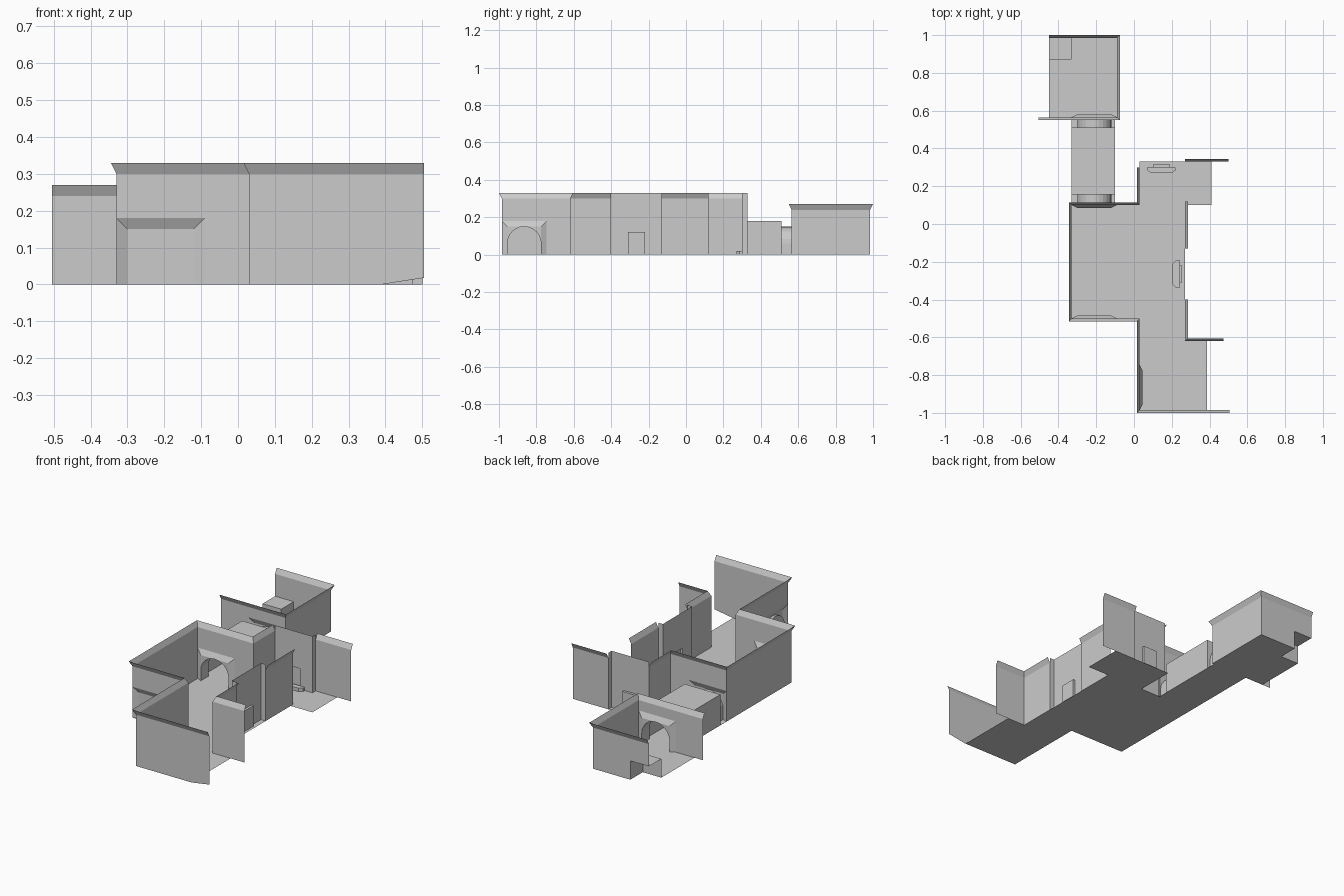
import bpy, bmesh, math
from mathutils import Vector

cube = bpy.data.objects.get("Cube")
if cube:
    bpy.data.objects.remove(cube, do_unlink=True)

plaster = bpy.data.materials.new("light_grey_plaster")
plaster.use_nodes = True
plaster.diffuse_color = (0.6, 0.6, 0.6, 1)
plaster.node_tree.nodes["Principled BSDF"].inputs["Base Color"].default_value = (0.6, 0.6, 0.6, 1)

DOOR_W, DOOR_H, DEPTH = 0.24, 0.18, 0.015
HIGH, LOW, CORNICE = 0.30, 0.24, 0.03


def sheet(name, faces):
    """Thin surface object from a list of polygons."""
    bm = bmesh.new()
    for face in faces:
        bm.faces.new([bm.verts.new(p) for p in face])
    bmesh.ops.remove_doubles(bm, verts=bm.verts, dist=0.0005)
    mesh = bpy.data.meshes.new(name)
    bm.to_mesh(mesh)
    bm.free()
    mesh.materials.append(plaster)
    obj = bpy.data.objects.new(name, mesh)
    bpy.context.collection.objects.link(obj)
    return obj


def wall(name, path, height, flare=DEPTH, holes={}):
    """Upright wall along a path, outside on its left, with a flared cornice.
    holes: segment index -> (start, end, height)."""
    pts = [Vector(p).to_3d() for p in path]
    dirs = [(b - a).normalized() for a, b in zip(pts, pts[1:])]
    outs = [Vector((-d.y, d.x, 0)) for d in dirs]
    up = Vector((0, 0, 1))
    rims = []
    for i, p in enumerate(pts):
        a, b = outs[max(i - 1, 0)], outs[min(i, len(outs) - 1)]
        rims.append(p + (a + b) / (1 + a.dot(b)) * flare + up * (height + CORNICE))
    faces = []
    for i, d in enumerate(dirs):
        length = (pts[i + 1] - pts[i]).length
        outline = [(0, 0), (length, 0)]
        if i in holes:
            s, e, h = holes[i]
            left = [(0, 0), (s, 0)] if s > 0.001 else []
            right = [(e, 0), (length, 0)] if e < length - 0.001 else []
            outline = left + [(s, h), (e, h)] + right
        outline += [(length, height), (0, height)]
        faces.append([pts[i] + d * u + up * z for u, z in outline])
        faces.append([pts[i] + up * height, pts[i + 1] + up * height, rims[i + 1], rims[i]])
    return sheet(name, faces)


def arch(start=0, end=180, steps=12):
    """Points of the round door head in door coordinates."""
    angles = [math.radians(start + (end - start) * k / steps) for k in range(steps + 1)]
    return [(0.12 + 0.09 * math.cos(a), 0.06 + 0.09 * math.sin(a)) for a in angles]


def portal(name, origin, along, inward, tunnel=0.0, arched=True, closed=False):
    """Tapered door surround standing into the room, with an optional arched passage."""
    o, u, n = (Vector(v).to_3d() for v in (origin, along, inward))

    def at(p, depth):
        return o + u * p[0] + n * depth + Vector((0, 0, p[1]))

    outer = [(0, 0), (0, DOOR_H), (DOOR_W, DOOR_H), (DOOR_W, 0)]
    inner = [(0.03, 0), (0.03, 0.15), (0.21, 0.15), (0.21, 0)]
    faces = [[at(outer[i], 0), at(outer[i + 1], 0), at(inner[i + 1], DEPTH), at(inner[i], DEPTH)]
             for i in range(3)]
    if not arched:
        faces.append([at(p, DEPTH) for p in inner])
    else:
        faces.append([at(p, DEPTH) for p in arch(0, 90, 6) + [inner[2]]])
        faces.append([at(p, DEPTH) for p in arch(90, 180, 6) + [inner[1]]])
        curve = [inner[3]] + arch() + [inner[0]]
        for a, b in zip(curve, curve[1:]):
            faces.append([at(a, DEPTH), at(b, DEPTH), at(b, -tunnel), at(a, -tunnel)])
        if closed:
            faces.append([at(p, -tunnel) for p in curve])
    sheet(name, faces)


def block(name, outline, z0, z1, skip=()):
    """Prism sides and top over an outline, leaving out the listed sides."""
    low = [Vector((x, y, z0)) for x, y in outline]
    high = [Vector((x, y, z1)) for x, y in outline]
    k = len(outline)
    faces = [high] + [[low[i], low[(i + 1) % k], high[(i + 1) % k], high[i]]
                      for i in range(k) if i not in skip]
    return sheet(name, faces)


def rect(x0, y0, x1, y1):
    return [(x0, y0), (x1, y0), (x1, y1), (x0, y1)]


# Floors
floors = {
    "main_floor": (-0.33, -0.5, 0.03, 0.1),
    "hall_floor": (0.03, -0.62, 0.27, 0.33),
    "front_room_floor": (0.03, -0.985, 0.386, -0.62),
    "side_room_floor": (0.27, 0.1, 0.41, 0.33),
    "corridor_floor": (-0.33, 0.1, -0.1, 0.565),
    "back_room_floor": (-0.33, 0.565, -0.09, 0.985),
    "back_room_side_floor": (-0.45, 0.565, -0.33, 0.87),
}
for name, r in floors.items():
    sheet(name, [[(x, y, 0) for x, y in rect(*r)]])

# Long outer wall, with its free front end cut up at the bottom
outer = wall("main_outer_wall",
             [(0.505, -0.985), (0.39, -0.985), (0.03, -0.985), (0.03, -0.5),
              (-0.33, -0.5), (-0.33, 0.1), (0.03, 0.1), (0.03, 0.3)], HIGH,
             holes={2: (0, DOOR_W, DOOR_H), 3: (0.12, 0.36, DOOR_H), 5: (0, DOOR_W, DOOR_H)})
for v in outer.data.vertices:
    if v.co.x > 0.5 and v.co.z < 0.01:
        v.co.z = 0.018

# Remaining walls
wall("side_room_wall", [(0.27, 0.33), (0.5, 0.33)], HIGH)
wall("hall_wall_rear", [(0.27, 0.12), (0.27, -0.13)], HIGH)
wall("hall_wall_front", [(0.27, -0.4), (0.27, -0.62), (0.475, -0.62)], HIGH)
wall("rear_door_panel", [(0.03, 0.3), (0.27, 0.3), (0.27, 0.33)], HIGH, 0,
     {0: (0.07, 0.16, 0.12)})
wall("side_door_panel", [(0.27, -0.13), (0.24, -0.13), (0.24, -0.4), (0.27, -0.4)], HIGH, 0,
     {1: (0.09, 0.18, 0.12)})
wall("back_room_wall",
     [(-0.45, 0.985), (-0.09, 0.985), (-0.09, 0.565), (-0.505, 0.565)], LOW,
     holes={0: (0, 0.12, 0.11), 2: (0, DOOR_W, DOOR_H)})

# Door surrounds
portal("front_room_portal", (0.03, -0.985), (0, 1), (1, 0), closed=True)
portal("main_front_portal", (-0.33, -0.5), (1, 0), (0, 1), arched=False)
portal("main_rear_portal", (-0.33, 0.1), (1, 0), (0, -1), tunnel=0.055)
portal("back_room_portal", (-0.33, 0.565), (1, 0), (0, 1), tunnel=0.055)

# Covered corridor with arched ends
block("corridor_shell", rect(-0.33, 0.155, -0.1, 0.51), 0, DOOR_H, skip=(0, 2))
end = [(0, 0), (0.03, 0)] + arch()[::-1] + [(0.21, 0), (0.23, 0), (0.23, DOOR_H), (0, DOOR_H)]
for name, y in (("corridor_end_front", 0.155), ("corridor_end_rear", 0.51)):
    sheet(name, [[(x - 0.33, y, z) for x, z in end]])

# Raised corner platform, open on the outside
block("corner_platform", rect(-0.45, 0.87, -0.33, 0.985), 0, 0.11, skip=(2, 3))

# Small door niches and their steps
block("rear_door_niche", rect(0.10, 0.3, 0.19, 0.314), 0, 0.12, skip=(0,))
block("side_door_niche", rect(0.24, -0.31, 0.254, -0.22), 0, 0.12, skip=(3,))
block("rear_door_step", [(0.07, 0.3), (0.07, 0.285), (0.09, 0.27), (0.2, 0.27),
                         (0.22, 0.285), (0.22, 0.3)], 0, 0.02)
block("side_door_step", [(0.24, -0.34), (0.225, -0.34), (0.205, -0.32), (0.205, -0.21),
                         (0.225, -0.19), (0.24, -0.19)], 0, 0.02)
